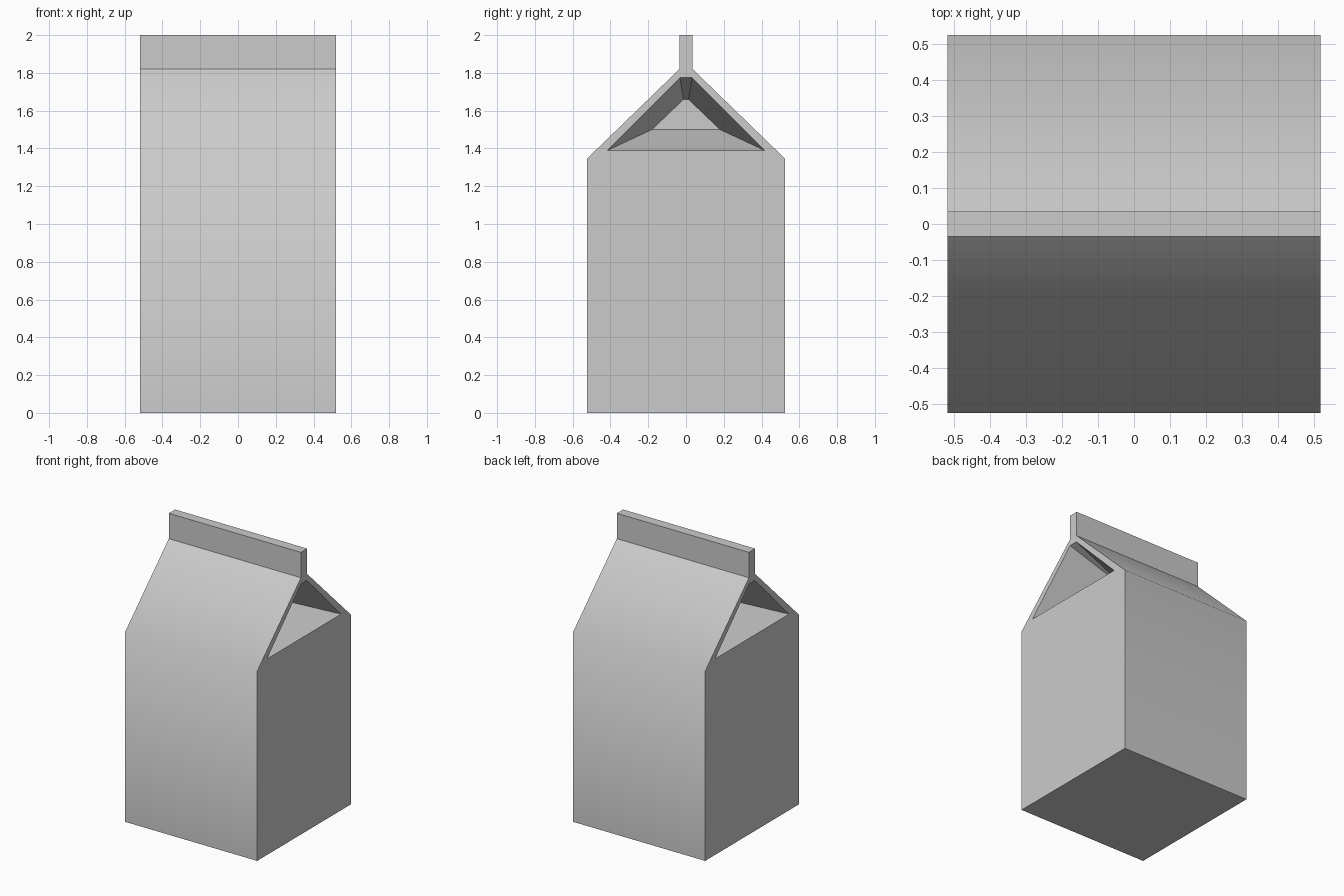
import bpy, bmesh

if "Cube" in bpy.data.objects:
    bpy.data.objects.remove(bpy.data.objects["Cube"])

HX, HY = 0.518, 0.525              # half width and half depth
FOLD, RIDGE, TOP = 1.345, 1.82, 2.0
FIN = 0.035                        # half thickness of the top seam
RECESS = 0.3                       # depth of the folded-in gable ends


def trapezoid(bm, x, y0, z0, y1, z1):
    """Four verts in a plane of constant x: bottom pair, then top pair."""
    pts = [(-y0, z0), (y0, z0), (y1, z1), (-y1, z1)]
    return [bm.verts.new((x, y, z)) for y, z in pts]


def bridge(bm, a, b):
    for i in range(4):
        j = (i + 1) % 4
        bm.faces.new((a[i], a[j], b[j], b[i]))


bm = bmesh.new()
ends = []
for s in (-1, 1):
    # Outer silhouette: base, roof trapezoid, top seam
    base = [bm.verts.new((s * HX, y, 0)) for y in (-HY, HY)]
    gable = trapezoid(bm, s * HX, HY, FOLD, FIN, RIDGE)
    seam = [bm.verts.new((s * HX, y, TOP)) for y in (-FIN, FIN)]
    bm.faces.new((base[0], base[1], gable[1], gable[0]))
    bm.faces.new((gable[3], gable[2], seam[1], seam[0]))

    # Gable end: flat rim, then funnel inwards to a small triangular panel
    rim = trapezoid(bm, s * HX, 0.415, 1.39, 0.032, 1.775)
    deep = trapezoid(bm, s * (HX - RECESS), 0.18, 1.50, 0.013, 1.66)
    bridge(bm, gable, rim)
    bridge(bm, rim, deep)
    bm.faces.new(deep)
    ends.append([base[0], base[1], gable[1], gable[2],
                 seam[1], seam[0], gable[3], gable[0]])

# Long walls, roof slopes, seam and bottom join the two ends
left, right = ends
for i in range(8):
    j = (i + 1) % 8
    bm.faces.new((left[i], left[j], right[j], right[i]))
bmesh.ops.recalc_face_normals(bm, faces=bm.faces[:])

# Soft fold between wall and roof, every other corner crisp
for f in bm.faces:
    f.smooth = True
for e in bm.edges:
    fold = all(abs(v.co.z - FOLD) < 1e-4 for v in e.verts)
    along_x = abs(e.verts[0].co.x - e.verts[1].co.x) > HX
    coplanar = e.calc_face_angle(0) < 0.01
    e.smooth = coplanar or (fold and along_x)

mesh = bpy.data.meshes.new("carton")
bm.to_mesh(mesh)
bm.free()
bpy.context.collection.objects.link(bpy.data.objects.new("carton", mesh))
